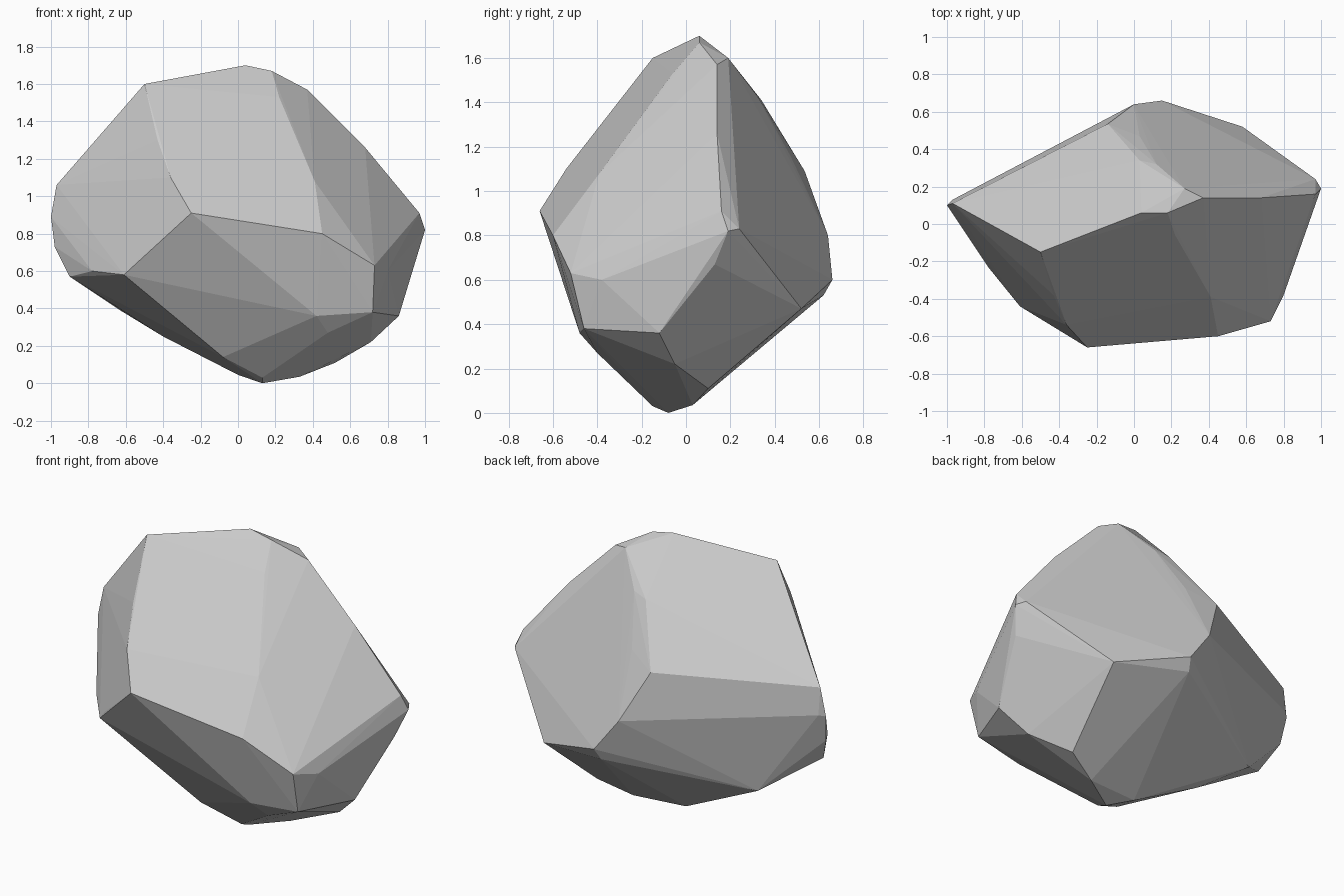
import bpy, bmesh, math

# Faceted boulder: corner points grouped by region, wrapped in a convex hull
crown = [(-.50, -.15, 1.60), (.04, .06, 1.70), (.18, .06, 1.67), (.27, .19, 1.60),
         (.37, .14, 1.57), (.68, .14, 1.26), (.22, -.06, 1.53)]
front = [(-.43, -.38, 1.30), (-.36, -.54, 1.10), (-.25, -.66, .91), (.41, -.39, 1.08),
         (.45, -.60, .80), (.73, -.52, .63), (.72, -.46, .38), (.42, -.48, .36),
         (.48, -.40, .27), (-.56, -.47, .64)]
left = [(-.61, -.44, .58), (-.78, -.23, .60), (-.90, -.02, .57), (-.98, .07, .73),
        (-1.0, .10, .89), (-.97, .11, 1.06), (-.97, .13, .90)]
right = [(1.0, .19, .82), (.97, .16, .91), (.97, .24, .83), (.95, .13, .67),
         (.86, -.12, .36), (.80, -.38, .60)]
back = [(.03, .34, 1.41), (.12, .32, 1.43), (.03, .47, 1.16), (-.14, .535, 1.09),
        (-.14, .565, .84), (0, .64, .80), (.15, .66, .60), (.13, .62, .53), (.58, .52, .47)]
base = [(.13, -.08, 0), (.13, -.15, .03), (-.08, -.24, .14), (0, 0, .045), (.33, .03, .035),
        (.52, .10, .11), (.71, -.05, .22), (-.40, .05, .25), (-.63, .22, .39)]

bm = bmesh.new()
for co in crown + front + left + right + back + base:
    bm.verts.new(co)
hull = bmesh.ops.convex_hull(bm, input=bm.verts[:])
bmesh.ops.delete(bm, geom=[v for v in hull["geom_interior"] if isinstance(v, bmesh.types.BMVert)],
                 context='VERTS')

# Merge nearly coplanar triangles into broad flat facets
bmesh.ops.dissolve_limit(bm, angle_limit=math.radians(1.5), verts=bm.verts[:], edges=bm.edges[:])
bmesh.ops.recalc_face_normals(bm, faces=bm.faces[:])

mesh = bpy.data.meshes.new("boulder")
bm.to_mesh(mesh)
bm.free()
rock = bpy.data.objects.new("boulder", mesh)
bpy.context.collection.objects.link(rock)
